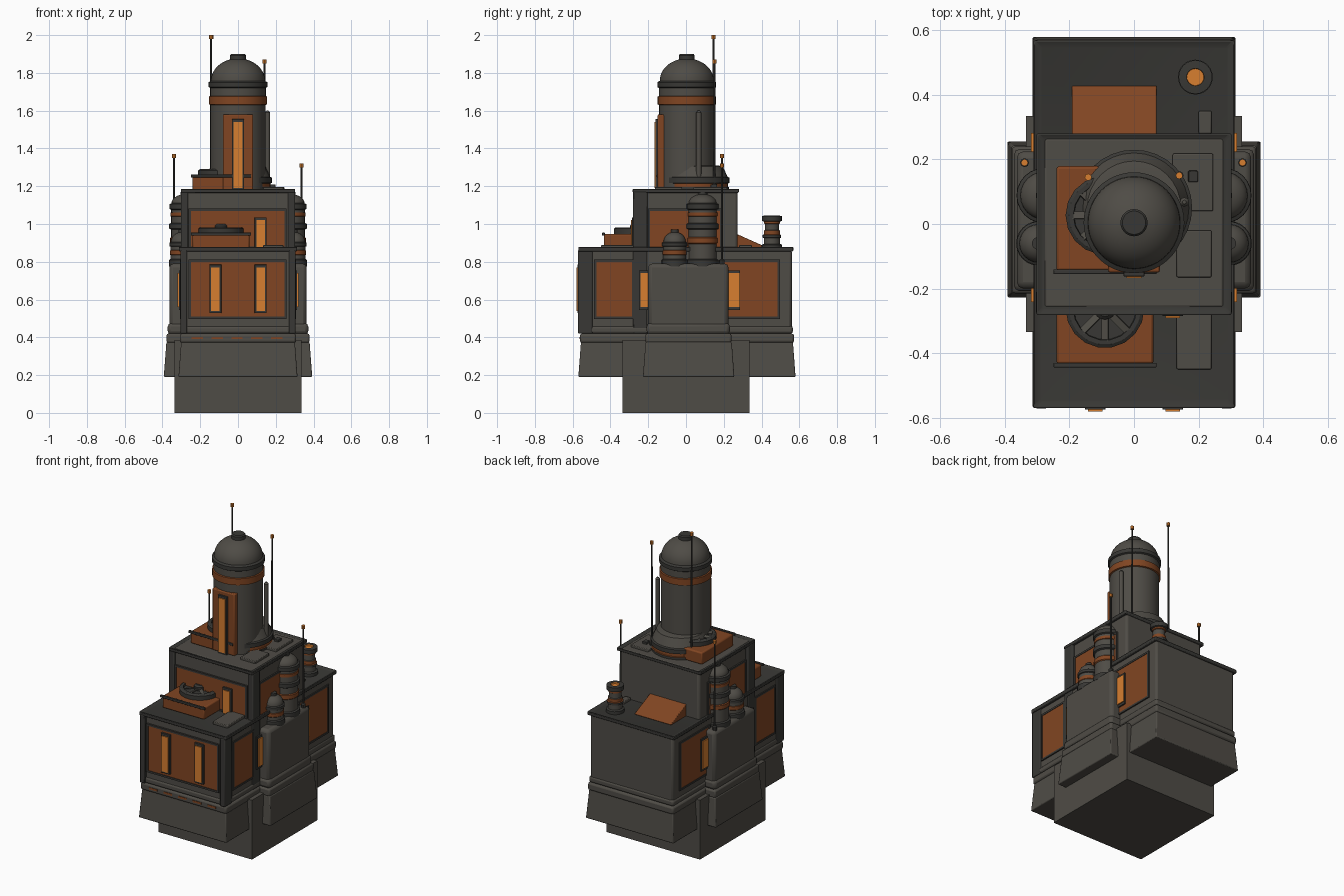
import bpy, bmesh, math
from mathutils import Matrix, Vector

if "Cube" in bpy.data.objects:
    bpy.data.objects.remove(bpy.data.objects["Cube"])

def material(name, rgb):
    m = bpy.data.materials.new(name)
    m.diffuse_color = (*rgb, 1)
    m.use_nodes = True
    m.node_tree.nodes["Principled BSDF"].inputs["Base Color"].default_value = m.diffuse_color
    return m

GREY, TRIM, RUST, GLOW = 0, 1, 2, 3
MATS = [material("warm grey", (.078, .072, .061)), material("dark trim", (.040, .039, .035)),
        material("rust orange", (.22, .060, .016)), material("window glow", (.68, .21, .03))]

def finish(name, bm, mat=None, bevel=0):
    bmesh.ops.recalc_face_normals(bm, faces=bm.faces)
    me = bpy.data.meshes.new(name)
    bm.to_mesh(me)
    bm.free()
    ob = bpy.data.objects.new(name, me)
    bpy.context.collection.objects.link(ob)
    for m in (MATS if mat is None else [MATS[mat]]):
        me.materials.append(m)
    if bevel:
        b = ob.modifiers.new("bevel", 'BEVEL')
        b.width, b.segments = bevel, 2
    bpy.ops.object.select_all(action='DESELECT')
    bpy.context.view_layer.objects.active = ob
    ob.select_set(True)
    bpy.ops.object.shade_smooth_by_angle(angle=math.radians(35))
    return ob

def box(name, x, y, z, mat=GREY, bevel=0, inset=0, side=1, rim=0, drop=.01):
    """Box from ranges; inset tapers the top, rim sinks the middle of the top."""
    bm = bmesh.new()
    bmesh.ops.create_cube(bm, size=1)
    for v in bm.verts:
        top = v.co.z > 0
        p = [r[0] if c < 0 else r[1] for c, r in zip(v.co, (x, y, z))]
        if top:
            p[0] += inset if v.co.x < 0 else -inset
            p[1] += inset if v.co.y < 0 else -inset
        v.co = (p[0] * side, p[1], p[2])
    if rim:
        bmesh.ops.recalc_face_normals(bm, faces=bm.faces)
        f = max(bm.faces, key=lambda f: f.calc_center_median().z)
        bmesh.ops.inset_region(bm, faces=[f], thickness=rim)
        bmesh.ops.translate(bm, verts=f.verts[:], vec=(0, 0, -drop))
    return finish(name, bm, mat, bevel)

def lathe(name, cx, cy, profile, sides=32):
    """Profile of (radius, z, colour of the segment that ends here)."""
    bm = bmesh.new()
    rings = []
    for r, z, _ in profile:
        rings.append([bm.verts.new((cx + r * math.cos(2 * math.pi * i / sides),
                                    cy + r * math.sin(2 * math.pi * i / sides), z)) for i in range(sides)])
    for k in range(1, len(rings)):
        a, b = rings[k - 1], rings[k]
        for i in range(sides):
            j = (i + 1) % sides
            bm.faces.new((a[i], a[j], b[j], b[i])).material_index = profile[k][2]
    bm.faces.new(rings[0]).material_index = profile[0][2]
    bm.faces.new(rings[-1]).material_index = profile[-1][2]
    return finish(name, bm)

def dome(r, z, h, r_end, mat=GREY, n=7):
    a1 = math.acos(r_end / r)
    return [(r * math.cos(a1 * i / n), z + h * math.sin(a1 * i / n) / math.sin(a1), mat) for i in range(1, n + 1)]

# foundation and flared skirt
box("foundation", (-.335, .335), (-.335, .335), (0, .385))
box("main_skirt", (-.315, .315), (-.57, .58), (.19, .375), GREY, .006, .014)
box("main_skirt_band", (-.308, .308), (-.562, .572), (.37, .42), GREY, .012)
box("main_body", (-.298, .298), (-.555, .56), (.415, .865), GREY, .014)
box("main_base_trim", (-.304, .304), (-.562, .566), (.42, .46), GREY, .012)
box("main_roof_lip", (-.312, .312), (-.57, .568), (.855, .88), TRIM, .005, rim=.03)
for i in range(5):
    box("skirt_marker", (-.245 + i * .105, -.185 + i * .105), (-.565, -.55), (.39, .402), RUST)

# mid tower
box("mid_tower", (-.285, .285), (-.265, .272), (.42, 1.18), GREY, .014)
box("mid_roof_lip", (-.302, .302), (-.282, .28), (1.165, 1.188), TRIM, .005, rim=.025)

# front panels
box("main_front_panel", (-.25, .245), (-.563, -.55), (.51, .80), RUST)
box("mid_front_panel", (-.25, .245), (-.273, -.26), (.87, 1.07), RUST)

def frame(name, x, y, z, side=1, axis='y', t=.012):
    """Four trim bars around a rectangle on a wall."""
    u = x if axis == 'y' else y
    for lo, hi, zz in ((u[0] - t, u[0], z), (u[1], u[1] + t, z),
                       (u[0] - t, u[1] + t, (z[0] - t, z[0])), (u[0] - t, u[1] + t, (z[1], z[1] + t))):
        box(name, (lo, hi) if axis == 'y' else x, y if axis == 'y' else (lo, hi), zz, TRIM, 0, 0, side)

frame("main_front_frame", (-.25, .245), (-.567, -.55), (.51, .80))
frame("mid_front_frame", (-.25, .245), (-.277, -.26), (.88, 1.07))

# narrow glowing windows on the front
for name, cx, y, z0, z1 in (("left_window", -.12, -.563, .54, .77), ("right_window", .12, -.563, .54, .77),
                            ("mid_window", .12, -.273, .80, 1.02), ("tower_window", 0, -.150, 1.19, 1.54)):
    box(name + "_frame", (cx - .032, cx + .032), (y - .012, y + .01), (z0 - .012, z1 + .015), TRIM, .002)
    box(name, (cx - .023, cx + .023), (y - .018, y), (z0, z1), GLOW)

for s in (-1, 1):
    # corner pillars
    box("main_front_pillar", (.27, .305), (-.572, -.495), (.42, .862), TRIM, .006, side=s)
    box("mid_front_pillar", (.265, .303), (-.28, -.205), (.42, 1.17), TRIM, .006, side=s)
    # side wall panels
    for name, y, z, x in (("front_side_panel", (-.475, -.285), (.51, .80), .303),
                          ("rear_side_panel", (.20, .485), (.51, .80), .303),
                          ("mid_side_panel", (-.19, .18), (.75, 1.07), .291)):
        box(name, (x - .01, x), y, z, RUST, side=s)
        frame(name + "_frame", (x - .01, x + .003), y, z, s, 'x')
    for cy in (-.215, .25):
        box("side_window_frame", (.295, .312), (cy - .035, cy + .035), (.545, .755), TRIM, side=s)
        box("side_window", (.30, .319), (cy - .026, cy + .032), (.56, .74), GLOW, side=s)
    # side annex with its own skirt
    box("annex_skirt", (.2, .393), (-.228, .256), (.19, .375), GREY, .006, .014, s)
    box("annex_band", (.2, .378), (-.215, .24), (.37, .42), GREY, .01, side=s)
    box("annex_base", (.2, .372), (-.208, .232), (.415, .475), GREY, .018, side=s)
    box("annex_body", (.2, .363), (-.2, .225), (.45, .79), GREY, .02, side=s)
    # tall and short tanks standing on the annex
    lathe("tall_tank", .278 * s, .088, [
        (.086, .775, 0), (.086, .81, 1), (.076, .815, 1), (.076, .895, 0), (.081, .90, 2), (.081, .925, 2),
        (.076, .93, 2), (.076, .97, 0), (.086, .975, 1), (.086, 1.0, 1), (.076, 1.005, 1), (.076, 1.04, 0),
        (.080, 1.042, 2), (.080, 1.06, 2), (.076, 1.062, 2), (.076, 1.075, 0), (.085, 1.08, 1), (.085, 1.105, 1),
        (.074, 1.11, 1)] + dome(.074, 1.11, .045, .026) + [(.026, 1.17, 1)], 24)
    lathe("short_tank", .296 * s, -.06, [
        (.069, .775, 0), (.069, .81, 1), (.061, .815, 1), (.061, .835, 0), (.064, .838, 2), (.064, .86, 2),
        (.061, .862, 2), (.061, .88, 0), (.067, .883, 1), (.067, .90, 1), (.059, .905, 1)]
        + dome(.059, .905, .05, .02) + [(.02, .97, 1)], 24)

# main tower with domed cap, on a low flanged drum
lathe("tower_flange", 0, .05, [
    (.178, 1.175, 0), (.178, 1.195, 1), (.172, 1.197, 2), (.172, 1.215, 2), (.18, 1.218, 1), (.18, 1.245, 1),
    (.17, 1.25, 1), (.145, 1.305, 0), (.12, 1.31, 0)], 32)
lathe("tower", 0, .004, [
    (.146, 1.17, 0), (.146, 1.63, 0), (.154, 1.633, 2), (.154, 1.675, 2), (.147, 1.678, 2), (.147, 1.72, 0),
    (.156, 1.725, 1), (.156, 1.75, 1), (.143, 1.758, 1)] + dome(.143, 1.758, .113, .042, n=9)
    + [(.042, 1.893, 1), (.036, 1.9, 1)], 48)
box("tower_front_panel", (-.08, .08), (-.150, -.09), (1.18, 1.58), RUST, .006)
lathe("tower_pipe", .156, .068, [(.014, 1.2, 0), (.014, 1.59, 0), (.006, 1.6, 0)], 12)

# vent boxes with fans, one on each roof
def vent(cy, z):
    box("vent_box", (-.24, .06), (cy - .162, cy + .162), (z, z + .078), RUST, .008)
    box("vent_rail", (-.25, .07), (cy - .172, cy - .158), (z + .068, z + .084), TRIM, .003)
    lathe("fan_housing", -.09, cy + .01, [(.122, z + .07, 1), (.122, z + .105, 1), (.112, z + .112, 1),
                                          (.098, z + .112, 1), (.096, z + .098, 1)], 18)
    lathe("fan_hub", -.09, cy + .01, [(.034, z + .09, 1), (.034, z + .12, 1), (.024, z + .13, 1)], 16)
    bm = bmesh.new()
    for i in range(8):
        m = (Matrix.Translation((-.09, cy + .01, z + .106)) @ Matrix.Rotation(i * math.pi / 4, 4, 'Z')
             @ Matrix.Translation((.06, 0, 0)) @ Matrix.Rotation(.35, 4, 'X') @ Matrix.Diagonal((.084, .022, .006, 1)))
        bmesh.ops.create_cube(bm, size=1, matrix=m)
    finish("fan_blades", bm, GREY)

vent(-.272, .87)
vent(.017, 1.178)

# sloped hatch on the rear roof
hatch = box("rear_sloped_hatch", (-.192, .07), (.2, .428), (.868, .978), RUST, .004)
for v in hatch.data.vertices:
    if v.co.z > .9 and v.co.y > .3:
        v.co.z = .876

# chimney on the rear roof
lathe("chimney", .19, .455, [
    (.054, .865, 0), (.054, .89, 1), (.042, .895, 1), (.042, .925, 0), (.049, .928, 1), (.049, .942, 1),
    (.042, .945, 2), (.042, .965, 2), (.037, .968, 0), (.037, 1.0, 0), (.042, 1.003, 2), (.042, 1.012, 2),
    (.052, 1.016, 1), (.052, 1.043, 1), (.027, 1.045, 1), (.026, 1.035, 3)], 24)

# flat roof hatches
for x, y, z in (((.132, .24), (-.45, -.265), .868), ((.132, .24), (-.165, -.02), 1.176),
                ((.12, .245), (.04, .218), 1.176), ((.2, .24), (.28, .35), .868)):
    box("roof_hatch", x, y, (z, z + .02), GREY, .004)
box("hatch_handle", (.168, .198), (.13, .165), (1.19, 1.21), TRIM, .003)

# antennas with glowing tips
for x, y, z0, z1 in ((-.142, .145, 1.18, 2.0), (.14, .15, 1.18, 1.87), (-.339, .19, .78, 1.37), (.336, .19, .78, 1.32)):
    lathe("antenna", x, y, [(.014, z0, 1), (.014, z0 + .03, 1), (.006, z0 + .035, 1), (.005, z1 - .02, 1),
                            (.011, z1 - .02, 3), (.011, z1, 3)], 8)
